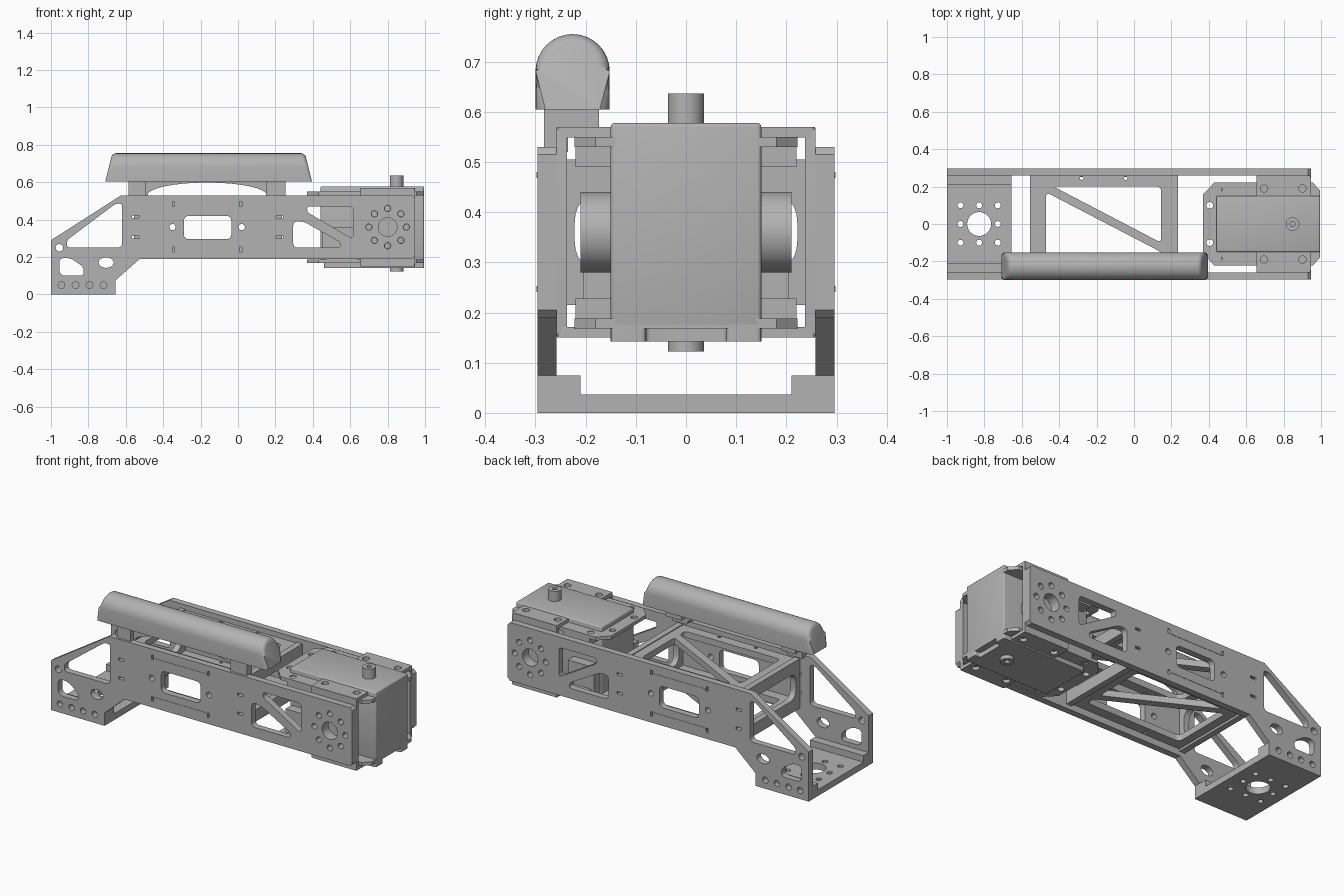
import bpy, bmesh, math
from mathutils import Matrix, Vector

if "Cube" in bpy.data.objects:
    bpy.data.objects.remove(bpy.data.objects["Cube"])

gray = bpy.data.materials.new("light_gray")
gray.diffuse_color = (0.45, 0.45, 0.45, 1)
gray.use_nodes = True
gray.node_tree.nodes["Principled BSDF"].inputs["Base Color"].default_value = gray.diffuse_color


def finish(ob, angle=30):
    """Weld, orient normals, colour and shade one object."""
    bm = bmesh.new()
    bm.from_mesh(ob.data)
    bmesh.ops.remove_doubles(bm, verts=bm.verts, dist=1e-5)
    bmesh.ops.recalc_face_normals(bm, faces=bm.faces)
    bm.to_mesh(ob.data)
    bm.free()
    ob.data.materials.clear()
    ob.data.materials.append(gray)
    bpy.ops.object.select_all(action='DESELECT')
    ob.select_set(True)
    bpy.context.view_layer.objects.active = ob
    bpy.ops.object.shade_smooth_by_angle(angle=math.radians(angle))
    return ob


def rounded(pts, r=0.02, n=4):
    """Round the corners of a polygon."""
    out = []
    pts = [Vector(p) for p in pts]
    for i, p in enumerate(pts):
        a, b = pts[i - 1] - p, pts[(i + 1) % len(pts)] - p
        d = min(r, a.length * 0.45, b.length * 0.45)
        s, e = p + a.normalized() * d, p + b.normalized() * d
        for k in range(n + 1):
            t = k / n
            out.append(s * (1 - t) ** 2 + p * 2 * t * (1 - t) + e * t * t)
    return out


def rect(x0, x1, y0, y1):
    return [(x0, y0), (x1, y0), (x1, y1), (x0, y1)]


def circle(x, y, r, n=20, ry=None):
    return [(x + r * math.cos(2 * math.pi * k / n),
             y + (ry or r) * math.sin(2 * math.pi * k / n)) for k in range(n)]


def hole_ring(x, y, radius, r):
    return [circle(x + radius * math.cos(k * math.pi / 4),
                   y + radius * math.sin(k * math.pi / 4), r, 12) for k in range(8)]


def plate(name, plane, lo, hi, outline, holes=()):
    """Flat plate with cut-outs; plane gives the outline axes, lo..hi the thickness range."""
    cu = bpy.data.curves.new(name, 'CURVE')
    cu.dimensions, cu.fill_mode = '2D', 'BOTH'
    cu.extrude = (hi - lo) / 2
    for loop in [outline, *holes]:
        sp = cu.splines.new('POLY')
        sp.points.add(len(loop) - 1)
        for pt, c in zip(sp.points, loop):
            pt.co = (c[0], c[1], 0, 1)
        sp.use_cyclic_u = True
    ob = bpy.data.objects.new(name, cu)
    bpy.context.collection.objects.link(ob)
    bpy.ops.object.select_all(action='DESELECT')
    ob.select_set(True)
    bpy.context.view_layer.objects.active = ob
    bpy.ops.object.convert(target='MESH')
    ob = bpy.context.view_layer.objects.active
    m = (lo + hi) / 2
    mat = {'XY': Matrix(((1, 0, 0, 0), (0, 1, 0, 0), (0, 0, 1, m), (0, 0, 0, 1))),
           'XZ': Matrix(((1, 0, 0, 0), (0, 0, -1, m), (0, 1, 0, 0), (0, 0, 0, 1))),
           'YZ': Matrix(((0, 0, 1, m), (1, 0, 0, 0), (0, 1, 0, 0), (0, 0, 0, 1)))}[plane]
    ob.data.transform(mat)
    return finish(ob)


def box(name, x, y, z, bevel=0.0):
    bm = bmesh.new()
    bmesh.ops.create_cube(bm, size=1)
    for v in bm.verts:
        v.co = [a[0] + (c + 0.5) * (a[1] - a[0]) for a, c in zip((x, y, z), v.co)]
    if bevel:
        bmesh.ops.bevel(bm, geom=bm.edges[:], offset=bevel, segments=3, profile=0.5, affect='EDGES')
    me = bpy.data.meshes.new(name)
    bm.to_mesh(me)
    bm.free()
    ob = bpy.data.objects.new(name, me)
    bpy.context.collection.objects.link(ob)
    return finish(ob)


# Side plates with windows, slots and bolt circle
side = [(-1, 0), (-0.655, 0), (-0.655, 0.075), (-0.525, 0.19), (0.93, 0.19), (0.945, 0.205),
        (0.945, 0.515), (0.93, 0.53), (-0.625, 0.53), (-1, 0.29)]
cuts = [circle(x, 0.05, 0.018, 14) for x in (-0.944, -0.869, -0.794, -0.719)]
cuts += [circle(-0.955, 0.25, 0.02, 14), circle(-0.705, 0.17, 0.04, 20, 0.028),
         circle(-0.35, 0.36, 0.017, 14), circle(0.02, 0.36, 0.017, 14),
         rounded([(-0.915, 0.25), (-0.62, 0.25), (-0.62, 0.485), (-0.655, 0.485), (-0.915, 0.29)], 0.025),
         rounded([(-0.955, 0.1), (-0.825, 0.1), (-0.825, 0.145), (-0.895, 0.195), (-0.955, 0.195)], 0.035),
         rounded(rect(-0.29, -0.035, 0.295, 0.42), 0.03),
         rounded([(0.295, 0.25), (0.545, 0.25), (0.545, 0.28), (0.35, 0.39), (0.295, 0.39)], 0.025),
         rounded([(0.37, 0.47), (0.37, 0.44), (0.615, 0.295), (0.615, 0.47)], 0.025),
         circle(0.8, 0.36, 0.05, 28)]
cuts += hole_ring(0.8, 0.36, 0.1, 0.017)
for x in (-0.345, 0.015):
    cuts += [rect(x - 0.006, x + 0.006, z - 0.013, z + 0.013) for z in (0.483, 0.24)]
for x in (-0.548, 0.222):
    cuts += [rect(x - 0.018, x + 0.018, z - 0.007, z + 0.007) for z in (0.415, 0.305)]
for s, tag in ((-1, "front"), (1, "back")):
    lo, hi = sorted((s * 0.258, s * 0.296))
    plate(tag + "_side_plate", 'XZ', lo, hi, side, cuts)
    # thin seams where the deck tabs meet the side plate
    for z in (0.474, 0.247):
        box(tag + "_tab", (-0.335, 0.005), sorted((s * 0.25, s * 0.298)), (z - 0.006, z + 0.006))

# Base mounting plate and its side rails
base_holes = [circle(-0.828, 0, 0.064, 28)]
base_holes += [circle(-0.828 + 0.1 * i, 0.1 * j, 0.016, 12)
               for i in (-1, 0, 1) for j in (-1, 0, 1) if i or j]
plate("base_plate", 'XY', 0, 0.037, rect(-1, -0.655, -0.26, 0.26), base_holes)
for s in (-1, 1):
    box("base_rail", (-1, -0.655), sorted((s * 0.21, s * 0.26)), (0.035, 0.075))

# Upper and lower decks with a diagonal brace
tri_a = rounded([(-0.43, 0.2), (0.145, 0.2), (0.145, -0.1)], 0.025)
tri_b = rounded([(-0.47, 0.17), (-0.47, -0.2), (0.145, -0.2), (0.145, -0.15)], 0.025)
small = [circle(x, y, 0.01, 10) for x in (-0.28, -0.045) for y in (-0.245, 0.245)]
for name, z in (("upper_deck", 0.463), ("lower_deck", 0.228)):
    plate(name, 'XY', z, z + 0.037, rect(-0.525, 0.205, -0.26, 0.26), [tri_a, tri_b] + small)

# Cross walls with a rounded opening
for name, x in (("rear_cross_wall", -0.555), ("middle_cross_wall", 0.2)):
    plate(name, 'YZ', x, x + 0.035, rect(-0.26, 0.26, 0.215, 0.505),
          [rounded(rect(-0.222, 0.222, 0.285, 0.437), 0.06, 6)])

# Arched holder for the top bar
arch = [(-0.585, 0.52), (-0.495, 0.52)]
arch += [(-0.165 + 0.32 * math.cos(a), 0.53 + 0.068 * math.sin(a))
         for a in [math.pi * (1 - k / 16) for k in range(17)]]
arch += [(0.165, 0.52), (0.255, 0.52), (0.255, 0.607), (-0.585, 0.607)]
plate("bar_holder", 'XZ', -0.257, -0.235, arch)
for x in ((-0.585, -0.495), (0.15, 0.255)):
    box("holder_foot", x, (-0.283, -0.256), (0.53, 0.61))
    box("holder_shelf", x, (-0.283, -0.173), (0.57, 0.61))

# Rounded top bar with sloping ends
bm = bmesh.new()
prof = [(-0.3, 0.605), (-0.152, 0.605)]
prof += [(-0.226 + 0.074 * math.cos(math.pi * k / 16), 0.681 + 0.074 * math.sin(math.pi * k / 16))
         for k in range(17)]
ends = []
for s in (-1, 1):
    loop = [bm.verts.new((-0.157 + s * (0.5525 - 0.25 * (z - 0.605)), y, z)) for y, z in prof]
    ends.append((loop, bm.faces.new(loop)))
for i in range(len(prof)):
    j = (i + 1) % len(prof)
    bm.faces.new((ends[0][0][i], ends[0][0][j], ends[1][0][j], ends[1][0][i]))
rim = [e for _, f in ends for e in f.edges if max(v.co.z for v in e.verts) > 0.61]
bmesh.ops.bevel(bm, geom=rim, offset=0.02, segments=4, profile=0.5, affect='EDGES')
me = bpy.data.meshes.new("top_bar")
bm.to_mesh(me)
bm.free()
bar = bpy.data.objects.new("top_bar", me)
bpy.context.collection.objects.link(bar)
finish(bar, 40)

# Motor body, cover and lugs
box("motor_body", (0.44, 0.995), (-0.15, 0.15), (0.168, 0.578), 0.008)
plate("motor_bottom_cover", 'XY', 0.142, 0.17,
      rounded([(0.46, -0.15), (0.995, -0.15), (0.995, -0.08), (0.96, -0.08), (0.96, 0.08),
               (0.995, 0.08), (0.995, 0.15), (0.46, 0.15)], 0.01))
for s in (-1, 1):
    for z in ((0.49, 0.546), (0.174, 0.228)):
        box("motor_lug", (0.47, 0.64), sorted((s * 0.14, s * 0.22)), z)
    box("motor_connector", (0.45, 0.62), sorted((s * 0.14, s * 0.205)), (0.2, 0.36))

# Chamfered motor plates above and below, with wide flanges
outline = [(0.37, -0.16), (0.43, -0.222), (0.955, -0.222), (0.995, -0.18),
           (0.995, 0.18), (0.955, 0.222), (0.43, 0.222), (0.37, 0.16)]
screws = [circle(x, s * y, 0.018, 14) for s in (-1, 1) for x, y in ((0.405, 0.1), (0.485, 0.185))]
flange_screws = [circle(x, s * 0.19, 0.02, 14) for s in (-1, 1) for x in (0.695, 0.9)]
for name, z, fz in (("motor_top", 0.53, 0.549), ("motor_bottom", 0.168, 0.15)):
    plate(name + "_plate", 'XY', z, z + 0.02, outline, screws)
    plate(name + "_flange", 'XY', fz, fz + 0.021,
          rounded(rect(0.655, 0.945, -0.257, 0.257), 0.008), flange_screws)

# Vertical motor brackets carrying the bolt circle
for s in (-1, 1):
    lo, hi = sorted((s * 0.237, s * 0.258))
    plate("motor_side_bracket", 'XZ', lo, hi, rounded(rect(0.655, 0.945, 0.152, 0.568), 0.01),
          [circle(0.8, 0.36, 0.05, 28)] + hole_ring(0.8, 0.36, 0.1, 0.015))
    lo, hi = sorted((s * 0.14, s * 0.21))
    plate("motor_hub", 'XZ', lo, hi, circle(0.8, 0.36, 0.08, 32))

# Shaft knobs on top and below
plate("top_knob", 'XY', 0.57, 0.637, circle(0.848, 0, 0.036, 28), [circle(0.848, 0, 0.014, 14)])
plate("bottom_knob", 'XY', 0.122, 0.15, circle(0.848, 0, 0.036, 28), [circle(0.848, 0, 0.014, 14)])
